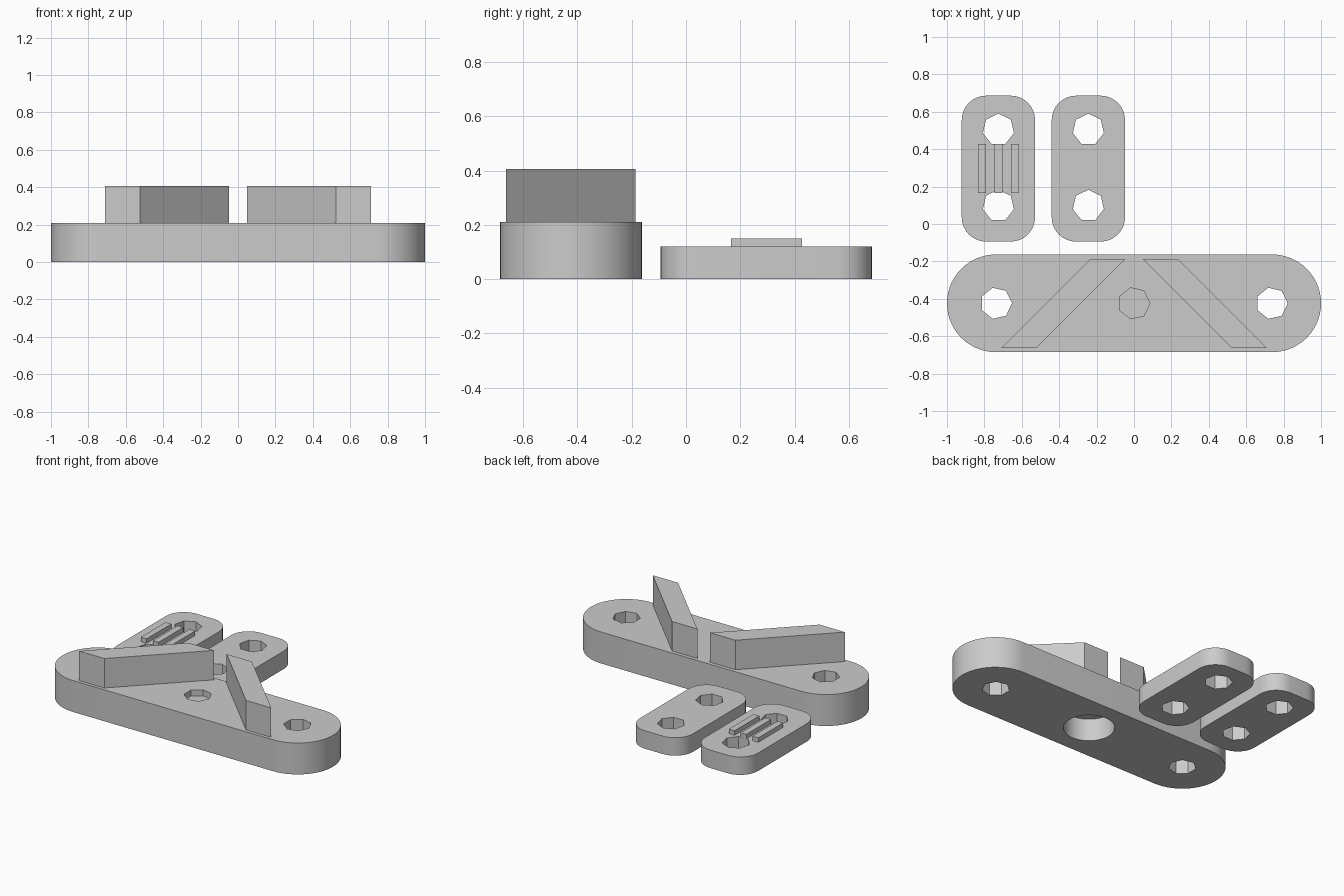
import bpy, bmesh
from math import sin, cos, pi, radians

if "Cube" in bpy.data.objects:
    bpy.data.objects.remove(bpy.data.objects["Cube"])

grey = bpy.data.materials.new("plain grey")
grey.use_nodes = True
COLOUR = (0.6, 0.6, 0.6, 1)
grey.diffuse_color = COLOUR
grey.node_tree.nodes["Principled BSDF"].inputs["Base Color"].default_value = COLOUR


def prism(name, outline, z0, z1):
    """Extrude a flat outline from z0 up to z1."""
    bm = bmesh.new()
    face = bm.faces.new([bm.verts.new((x, y, z0)) for x, y in outline])
    top = bmesh.ops.extrude_face_region(bm, geom=[face])["geom"]
    bmesh.ops.translate(bm, vec=(0, 0, z1 - z0),
                        verts=[v for v in top if isinstance(v, bmesh.types.BMVert)])
    bmesh.ops.recalc_face_normals(bm, faces=bm.faces)
    mesh = bpy.data.meshes.new(name)
    bm.to_mesh(mesh)
    bm.free()
    mesh.materials.append(grey)
    obj = bpy.data.objects.new(name, mesh)
    bpy.context.collection.objects.link(obj)
    return obj


def circle(x, y, r, sides, start=0.0):
    return [(x + r * cos(start + 2 * pi * i / sides),
             y + r * sin(start + 2 * pi * i / sides)) for i in range(sides)]


def rounded_rect(cx, cy, hx, hy, r, steps):
    points = []
    for k, (sx, sy) in enumerate([(1, 1), (-1, 1), (-1, -1), (1, -1)]):
        for i in range(steps + 1):
            a = (k + i / steps) * pi / 2
            p = (cx + sx * (hx - r) + r * cos(a), cy + sy * (hy - r) + r * sin(a))
            if not points or abs(p[0] - points[-1][0]) + abs(p[1] - points[-1][1]) > 1e-4:
                points.append(p)
    if abs(points[0][0] - points[-1][0]) + abs(points[0][1] - points[-1][1]) < 1e-4:
        points.pop()
    return points


def drill(obj, cutters):
    """Cut the holes, then smooth the rounded walls."""
    bpy.context.view_layer.objects.active = obj
    for cutter in cutters:
        cutter.hide_render = True
        mod = obj.modifiers.new("hole", "BOOLEAN")
        mod.operation, mod.solver, mod.object = "DIFFERENCE", "EXACT", cutter
        bpy.ops.object.modifier_apply(modifier=mod.name)
        bpy.data.objects.remove(cutter)
    bpy.ops.object.select_all(action="DESELECT")
    obj.select_set(True)
    bpy.ops.object.shade_smooth_by_angle(angle=radians(30))


HOLE = 0.085
BASE_Y, BASE_TOP, FIN_TOP = -0.424, 0.21, 0.407
PLATE_TOP, RIDGE_TOP = 0.12, 0.15

# Long base with two through holes, a shallow top socket and a round bore below
base = prism("base_bar", rounded_rect(0, BASE_Y, 1, 0.261, 0.261, 14), 0, BASE_TOP)
cutters = [prism("hole_cutter", circle(x, BASE_Y, HOLE, 7), -0.1, 0.3)
           for x in (-0.737, 0.737)]
cutters.append(prism("socket_cutter", circle(0, BASE_Y, HOLE, 7), 0.17, 0.3))
cutters.append(prism("bore_cutter", circle(0, BASE_Y, 0.155, 40), -0.1, 0.15))
drill(base, cutters)

# Slanted fins, mirrored across the centre
for side, name in ((-1, "right_fin"), (1, "left_fin")):
    prism(name, [(side * x, y) for x, y in
                 ((0.047, -0.187), (0.234, -0.187), (0.71, -0.663), (0.523, -0.663))],
          BASE_TOP, FIN_TOP)

# Two small clamp plates
for name, x in (("ridged_plate", -0.725), ("plain_plate", -0.244)):
    plate = prism(name, rounded_rect(x, 0.296, 0.196, 0.39, 0.13, 8), 0, PLATE_TOP)
    drill(plate, [prism("hole_cutter", circle(x, y, HOLE, 7, pi / 2), -0.1, 0.3)
                  for y in (0.098, 0.505)])

# Grip ridges between the holes of one plate
for i in range(3):
    x = -0.725 + (i - 1) * 0.088
    prism(f"grip_ridge_{i + 1}",
          [(x - 0.021, 0.166), (x + 0.021, 0.166), (x + 0.021, 0.428), (x - 0.021, 0.428)],
          PLATE_TOP, RIDGE_TOP)
